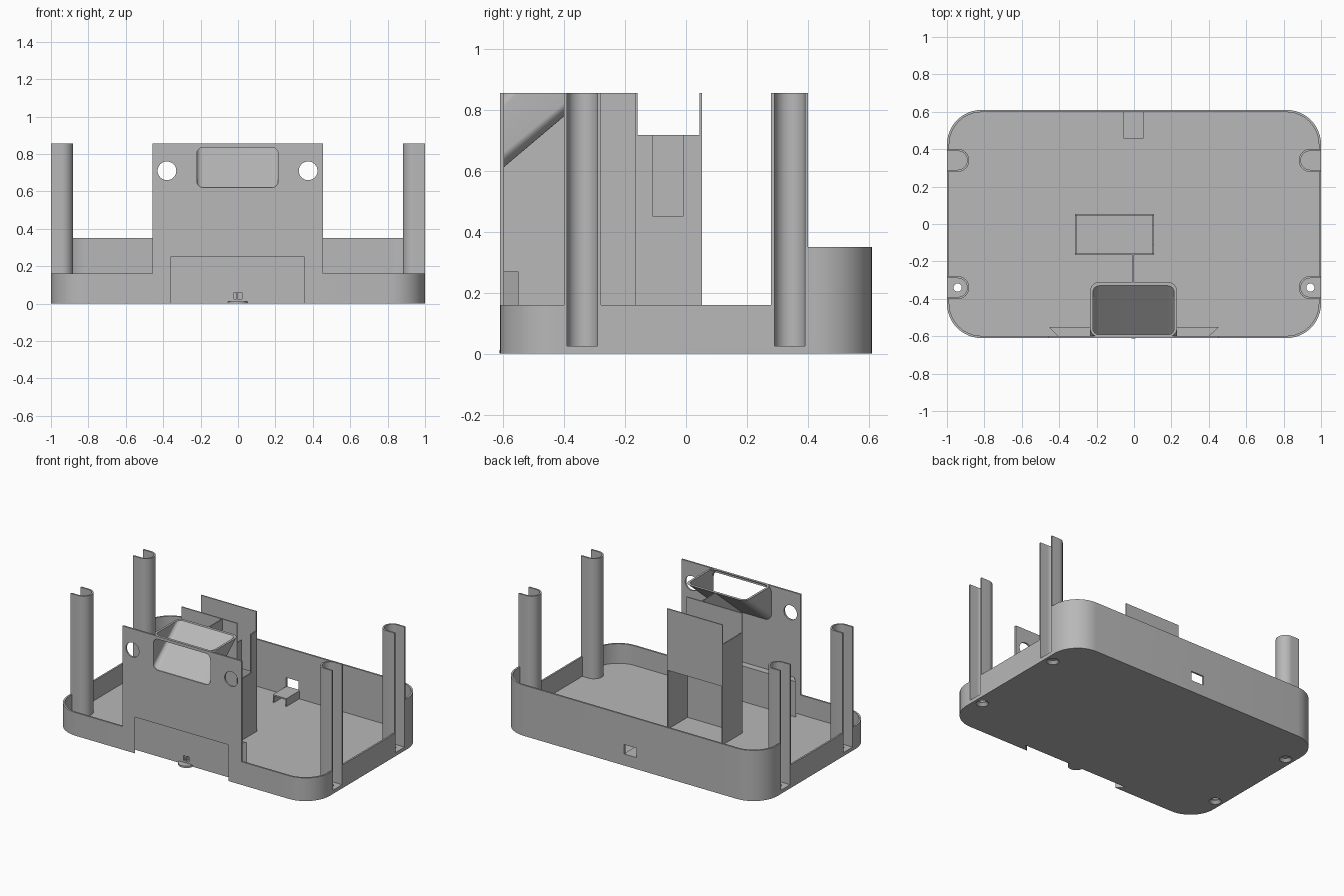
import bpy, bmesh, math

cube = bpy.data.objects.get("Cube")
if cube:
    bpy.data.objects.remove(cube, do_unlink=True)

grey = bpy.data.materials.new("light grey plastic")
grey.use_nodes = True
COLOR = (0.48, 0.48, 0.48, 1)
grey.diffuse_color = COLOR
for node in grey.node_tree.nodes:
    if node.type == 'BSDF_PRINCIPLED':
        node.inputs["Base Color"].default_value = COLOR

parts = []


def finish(name, bm):
    bmesh.ops.recalc_face_normals(bm, faces=bm.faces)
    mesh = bpy.data.meshes.new(name)
    bm.to_mesh(mesh)
    bm.free()
    mesh.materials.append(grey)
    ob = bpy.data.objects.new(name, mesh)
    bpy.context.scene.collection.objects.link(ob)
    parts.append(ob)
    return ob


def prism(name, pts, a, b, axis='z'):
    """Extrude a flat outline from a to b along an axis."""
    place = {'x': lambda p, t: (t, p[0], p[1]),
             'y': lambda p, t: (p[0], t, p[1]),
             'z': lambda p, t: (p[0], p[1], t)}[axis]
    bm = bmesh.new()
    low = [bm.verts.new(place(p, a)) for p in pts]
    high = [bm.verts.new(place(p, b)) for p in pts]
    bm.faces.new(low)
    bm.faces.new(high)
    n = len(pts)
    for i in range(n):
        j = (i + 1) % n
        bm.faces.new((low[i], low[j], high[j], high[i]))
    return finish(name, bm)


def box(name, x0, x1, y0, y1, z0, z1):
    return prism(name, [(x0, y0), (x1, y0), (x1, y1), (x0, y1)], z0, z1)


def arc(cx, cy, r, start, end, n=12):
    return [(cx + r * math.cos(math.radians(start + (end - start) * i / n)),
             cy + r * math.sin(math.radians(start + (end - start) * i / n)))
            for i in range(n + 1)]


def rounded(x0, x1, y0, y1, r):
    return (arc(x1 - r, y1 - r, r, 0, 90) + arc(x0 + r, y1 - r, r, 90, 180)
            + arc(x0 + r, y0 + r, r, 180, 270) + arc(x1 - r, y0 + r, r, 270, 360))


def cut(ob, *cutters):
    """Subtract the cutters from an object and bake the result."""
    for c in cutters:
        mod = ob.modifiers.new("cut", 'BOOLEAN')
        mod.operation = 'DIFFERENCE'
        mod.solver = 'EXACT'
        mod.object = c
        bpy.context.view_layer.update()
        deps = bpy.context.evaluated_depsgraph_get()
        mesh = bpy.data.meshes.new_from_object(ob.evaluated_get(deps))
        ob.modifiers.clear()
        ob.data = mesh


def discard(*obs):
    for ob in obs:
        parts.remove(ob)
        bpy.data.objects.remove(ob, do_unlink=True)


FLOOR, TOP, T = 0.025, 0.855, 0.012
FRONT, BACK = -0.61, 0.61

# Tray with low front and sides and a higher back
tray = prism("tray", rounded(-1, 1, FRONT, BACK, 0.185), 0, 0.35)
inside = prism("inside_cutter", rounded(-1 + T, 1 - T, FRONT + T, BACK - T, 0.173), FLOOR, 1)
low_rim = box("rim_cutter", -1.1, 1.1, -0.7, 0.4, 0.16, 1)
port = box("port_cutter", -0.05, 0.045, 0.5, 0.7, 0.08, 0.145)

# Dovetail pocket open at the front and the bottom
pocket = prism("pocket_cutter", [(-0.35, -0.62), (0.345, -0.62), (0.405, -0.565), (-0.41, -0.565)],
               -0.1, 0.25)
cut(tray, inside, low_rim, port, pocket)
housing = prism("dovetail_housing", [(-0.4, -0.606), (0.395, -0.606), (0.455, -0.55), (-0.455, -0.55)],
                0.001, 0.27)
latch_hole = box("latch_cutter", -0.022, 0.022, -0.6, -0.5, 0.015, 0.06)
cut(housing, pocket, latch_hole)
prism("thumb_tab", arc(-0.002, -0.56, 0.052, 180, 360, 20), 0, T)

# Tall front panel with window and two round holes
panel = box("front_panel", -0.457, 0.455, FRONT, FRONT + T, 0.15, TOP)
window = prism("window_cutter", rounded(-0.22, 0.215, 0.62, 0.835, 0.035), -0.7, -0.5, 'y')
cut(panel, pocket, window)
for x in (-0.38, 0.375):
    hole = prism("hole_cutter", arc(x, 0.71, 0.05, 0, 360, 40)[:-1], -0.7, -0.5, 'y')
    cut(panel, hole)
    discard(hole)


# Chute bending from the window up to the top opening
def chute():
    bm = bmesh.new()

    def ring(pts, place):
        return [bm.verts.new(place(p)) for p in pts]

    def front(p):
        return (p[0], -0.604, p[1])

    def top(p):
        return (p[0], -p[1], TOP)

    rings = [ring(rounded(-0.235, 0.23, 0.607, 0.85, 0.05), front),
             ring(rounded(-0.235, 0.23, 0.31, 0.604, 0.05), top),
             ring(rounded(-0.22, 0.215, 0.33, 0.592, 0.035), top),
             ring(rounded(-0.22, 0.215, 0.62, 0.835, 0.035), front)]
    n = len(rings[0])
    for k in range(4):
        a, b = rings[k], rings[(k + 1) % 4]
        for i in range(n):
            j = (i + 1) % n
            bm.faces.new((a[i], a[j], b[j], b[i]))
    bmesh.ops.remove_doubles(bm, verts=bm.verts, dist=0.0001)
    finish("chute", bm)


chute()

# Thin rib under the chute
prism("centre_rib", [(-0.602, 0.26), (-0.56, 0.26), (-0.56, 0.02), (-0.16, 0.02),
                     (-0.16, TOP), (-0.31, TOP), (-0.602, 0.61)], -0.008, -0.002, 'x')

# Tall compartment: high front and back, lower sides, open below the back
X0, X1, Y0, Y1, W = -0.315, 0.108, -0.167, 0.053, 0.008
box("compartment_front", X0, X1, Y0, Y0 + W, 0.02, TOP)
box("compartment_back", X0, X1, Y1 - W, Y1, 0.43, TOP)
box("compartment_right_side", X0, X0 + W, Y0, Y1, 0.02, 0.718)
side = box("compartment_left_side", X1 - W, X1, Y0, Y1, 0.02, 0.718)
slot = box("slot_cutter", 0, 0.2, -0.108, -0.01, 0.45, 0.8)
cut(side, slot)

# Shelf below the rear port
box("port_shelf", -0.055, 0.05, 0.458, 0.6, 0.07, 0.08)
box("port_shelf_right", -0.055, -0.047, 0.458, 0.6, 0.02, 0.075)
box("port_shelf_left", 0.042, 0.05, 0.458, 0.6, 0.02, 0.075)

# Four open channel posts with countersunk screw holes
for sx, side_name in ((1, "left"), (-1, "right")):
    for y, end_name in ((-0.34, "front"), (0.34, "back")):
        channel = prism("channel_cutter", [(sx * 0.93, y - 0.055), (sx * 1.1, y - 0.055),
                                           (sx * 1.1, y + 0.055), (sx * 0.93, y + 0.055)], FLOOR, 1)
        screw = prism("screw_cutter", arc(sx * 0.943, y, 0.022, 0, 360, 24)[:-1], -0.1, 0.1)
        bm = bmesh.new()
        bmesh.ops.create_cone(bm, cap_ends=True, segments=24, radius1=0.045, radius2=0.022, depth=0.025)
        bmesh.ops.translate(bm, verts=bm.verts, vec=(sx * 0.943, y, 0.006))
        sink = finish("sink_cutter", bm)
        cut(tray, channel, screw, sink)
        discard(channel, screw, sink)
        outline = ([(1, y + 0.061)] + arc(0.942, y, 0.061, 90, 270, 24) + [(1, y - 0.061), (1, y - 0.05)]
                   + arc(0.942, y, 0.05, 270, 90, 24) + [(1, y + 0.05)])
        prism(f"{end_name}_{side_name}_post", [(sx * px, py) for px, py in outline], FLOOR - 0.005, TOP)

discard(inside, low_rim, port, pocket, latch_hole, window, slot)

# Smooth the curves and keep the edges sharp
for ob in bpy.context.selected_objects:
    ob.select_set(False)
for ob in parts:
    ob.select_set(True)
bpy.context.view_layer.objects.active = tray
bpy.ops.object.shade_smooth_by_angle(angle=math.radians(30))
